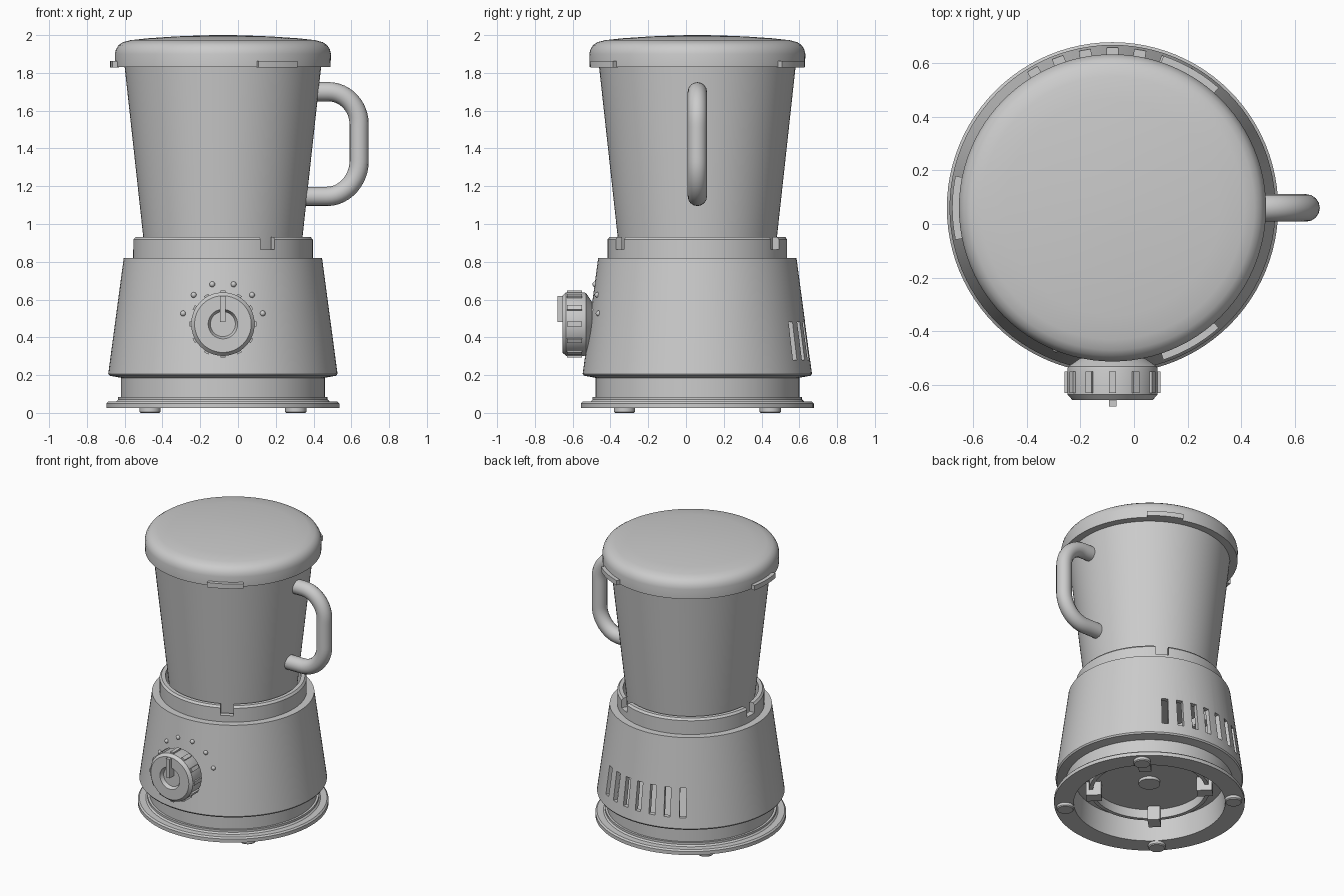
import bpy, bmesh, math
from mathutils import Matrix, Vector

if "Cube" in bpy.data.objects:
    bpy.data.objects.remove(bpy.data.objects["Cube"], do_unlink=True)

CX, CY = -0.08, 0.06          # axis of the machine
CENTRE = (CX, CY, 0)
KNOB_Z = 0.47
TABS = (60, 180, 300)         # lid tabs and collar notches
DIAGONALS = (45, 135, 225, 315)

grey = bpy.data.materials.new("light grey")
grey.use_nodes = True
grey.diffuse_color = (0.6, 0.6, 0.6, 1)
grey.node_tree.nodes["Principled BSDF"].inputs["Base Color"].default_value = (0.6, 0.6, 0.6, 1)


def add(name, bm, loc=CENTRE, rot=(0, 0, 0)):
    bmesh.ops.recalc_face_normals(bm, faces=bm.faces)
    mesh = bpy.data.meshes.new(name)
    bm.to_mesh(mesh)
    bm.free()
    mesh.materials.append(grey)
    ob = bpy.data.objects.new(name, mesh)
    ob.location, ob.rotation_euler = loc, rot
    bpy.context.collection.objects.link(ob)
    return ob


def select(ob):
    bpy.ops.object.select_all(action='DESELECT')
    ob.select_set(True)
    bpy.context.view_layer.objects.active = ob


def smooth(ob):
    select(ob)
    bpy.ops.object.shade_smooth_by_angle(angle=math.radians(32))
    return ob


def lathe(name, profile, start=0, sweep=360, steps=96, **place):
    """Turn a closed (radius, height) profile about z; part sweeps get end caps."""
    bm = bmesh.new()
    full = sweep == 360
    rings = []
    for i in range(steps if full else steps + 1):
        a = math.radians(start + sweep * i / steps)
        rings.append([bm.verts.new((r * math.cos(a), r * math.sin(a), z)) for r, z in profile])
    n = len(profile)
    for i in range(steps):
        a, b = rings[i], rings[(i + 1) % len(rings)]
        for j in range(n):
            k = (j + 1) % n
            if profile[j][0] == 0 and profile[k][0] == 0:
                continue
            if profile[j][0] == 0:
                bm.faces.new((a[j], b[k], a[k]))
            elif profile[k][0] == 0:
                bm.faces.new((a[j], b[j], a[k]))
            else:
                bm.faces.new((a[j], b[j], b[k], a[k]))
    if not full:
        bm.faces.new(rings[0])
        bm.faces.new(rings[-1])
    bmesh.ops.remove_doubles(bm, verts=bm.verts, dist=1e-5)
    return smooth(add(name, bm, **place))


def ring_boxes(name, angles, radius, height, size, **place):
    """Boxes spaced round the z axis; size is radial, tangential, vertical."""
    bm = bmesh.new()
    for a in angles:
        m = (Matrix.Rotation(math.radians(a), 4, 'Z')
             @ Matrix.Translation((radius, 0, height)) @ Matrix.Diagonal((*size, 1)))
        bmesh.ops.create_cube(bm, size=1, matrix=m)
    return add(name, bm, **place)


def cut(ob, cutter):
    mod = ob.modifiers.new("cut", 'BOOLEAN')
    mod.operation, mod.solver, mod.object = 'DIFFERENCE', 'EXACT', cutter
    cutter.hide_render = True
    select(ob)
    bpy.ops.object.modifier_apply(modifier=mod.name)
    bpy.data.objects.remove(cutter, do_unlink=True)
    smooth(ob)


# Base plate, neck and hollow underside
lathe("base", [(0.49, 0.025), (0.617, 0.025), (0.617, 0.05), (0.607, 0.06), (0.565, 0.06),
               (0.555, 0.07), (0.555, 0.085), (0.54, 0.085), (0.54, 0.2), (0, 0.2),
               (0, 0.185), (0.48, 0.185)])
lathe("underside_ring", [(0.365, 0.12), (0.39, 0.12), (0.39, 0.19), (0.365, 0.19)])
lathe("drive_shaft", [(0, 0.165), (0.07, 0.165), (0.07, 0.19), (0, 0.19)], steps=32)
ring_boxes("underside_brackets", DIAGONALS, 0.36, 0.13, (0.1, 0.08, 0.1))

# Feet
for i, a in enumerate(DIAGONALS):
    t = math.radians(a)
    lathe("foot_%d" % (i + 1), [(0, 0), (0.05, 0), (0.056, 0.006), (0.056, 0.03), (0, 0.03)],
          steps=32, loc=(CX + 0.546 * math.cos(t), CY + 0.546 * math.sin(t), 0))

# Motor housing, a thin shell with rear vents
housing = lathe("motor_housing", [(0.44, 0.82), (0.525, 0.82), (0.607, 0.207), (0.6, 0.197),
                                  (0.535, 0.185), (0.53, 0.2), (0.575, 0.215),
                                  (0.495, 0.79), (0.44, 0.79)])
cut(housing, ring_boxes("vent_cutter", range(60, 121, 10), 0.58, 0.38, (0.2, 0.042, 0.2)))

# Collar with three notches
collar = lathe("collar", [(0.438, 0.8), (0.476, 0.8), (0.476, 0.918), (0.464, 0.932),
                          (0.438, 0.932)])
cut(collar, ring_boxes("notch_cutter", TABS, 0.46, 0.92, (0.12, 0.085, 0.11)))

# Jug
lathe("jug", [(0, 0.825), (0.41, 0.825), (0.521, 1.84), (0, 1.84)])

# Lid with three tabs
lathe("lid", [(0, 1.83), (0.57, 1.83), (0.572, 1.9), (0.566, 1.925), (0.552, 1.947),
              (0.53, 1.962), (0.49, 1.973), (0.4, 1.983), (0.25, 1.993), (0.1, 1.999), (0, 2.0)])
for i, a in enumerate(TABS):
    lathe("lid_tab_%d" % (i + 1), [(0.56, 1.828), (0.597, 1.828), (0.597, 1.862), (0.56, 1.862)],
          start=a - 11.5, sweep=23, steps=10)

# Handle, swept along a rounded path of (x, z, tangent x, tangent z)
path = [(0.38, 1.70, 0.03, 0), (0.48, 1.70, 0.09, 0), (0.641, 1.53, 0, -0.09),
        (0.641, 1.33, 0, -0.09), (0.47, 1.146, -0.1, 0), (0.32, 1.146, -0.03, 0)]
curve = bpy.data.curves.new("handle", 'CURVE')
curve.dimensions = '3D'
curve.bevel_depth, curve.bevel_resolution = 0.051, 6
curve.use_fill_caps = True
spline = curve.splines.new('BEZIER')
spline.resolution_u = 12
spline.bezier_points.add(len(path) - 1)
for p, (x, z, dx, dz) in zip(spline.bezier_points, path):
    p.handle_left_type = p.handle_right_type = 'FREE'
    p.co = (x, CY, z)
    p.handle_left = p.co - Vector((dx, 0, dz))
    p.handle_right = p.co + Vector((dx, 0, dz))
curve.materials.append(grey)
handle = bpy.data.objects.new("handle", curve)
bpy.context.collection.objects.link(handle)
select(handle)
bpy.ops.object.convert(target='MESH')
smooth(bpy.context.view_layer.objects.active)

# Speed knob, turned about an axis that points forward
front = dict(loc=(CX, 0, KNOB_Z), rot=(math.pi / 2, 0, 0))
lathe("knob", [(0, 0.45), (0.12, 0.45), (0.12, 0.5), (0.165, 0.53), (0.168, 0.54),
               (0.168, 0.635), (0.15, 0.655), (0.078, 0.655), (0.066, 0.63), (0, 0.63)],
      steps=64, **front)
ring_boxes("knob_ribs", range(0, 360, 30), 0.165, 0.59, (0.026, 0.026, 0.08), **front)
ring_boxes("knob_pointer", (90,), 0.08, 0.65, (0.135, 0.028, 0.06), **front)

# Speed marks round the knob
bm = bmesh.new()
for a in range(15, 170, 30):
    t = math.radians(a)
    x, z = 0.218 * math.cos(t), KNOB_Z + 0.218 * math.sin(t)
    r = 0.607 - (z - 0.207) * 0.134
    y = -math.sqrt(r * r - x * x)
    bmesh.ops.create_uvsphere(bm, u_segments=12, v_segments=8, radius=0.015,
                              matrix=Matrix.Translation((x, y, z)))
smooth(add("speed_marks", bm))
